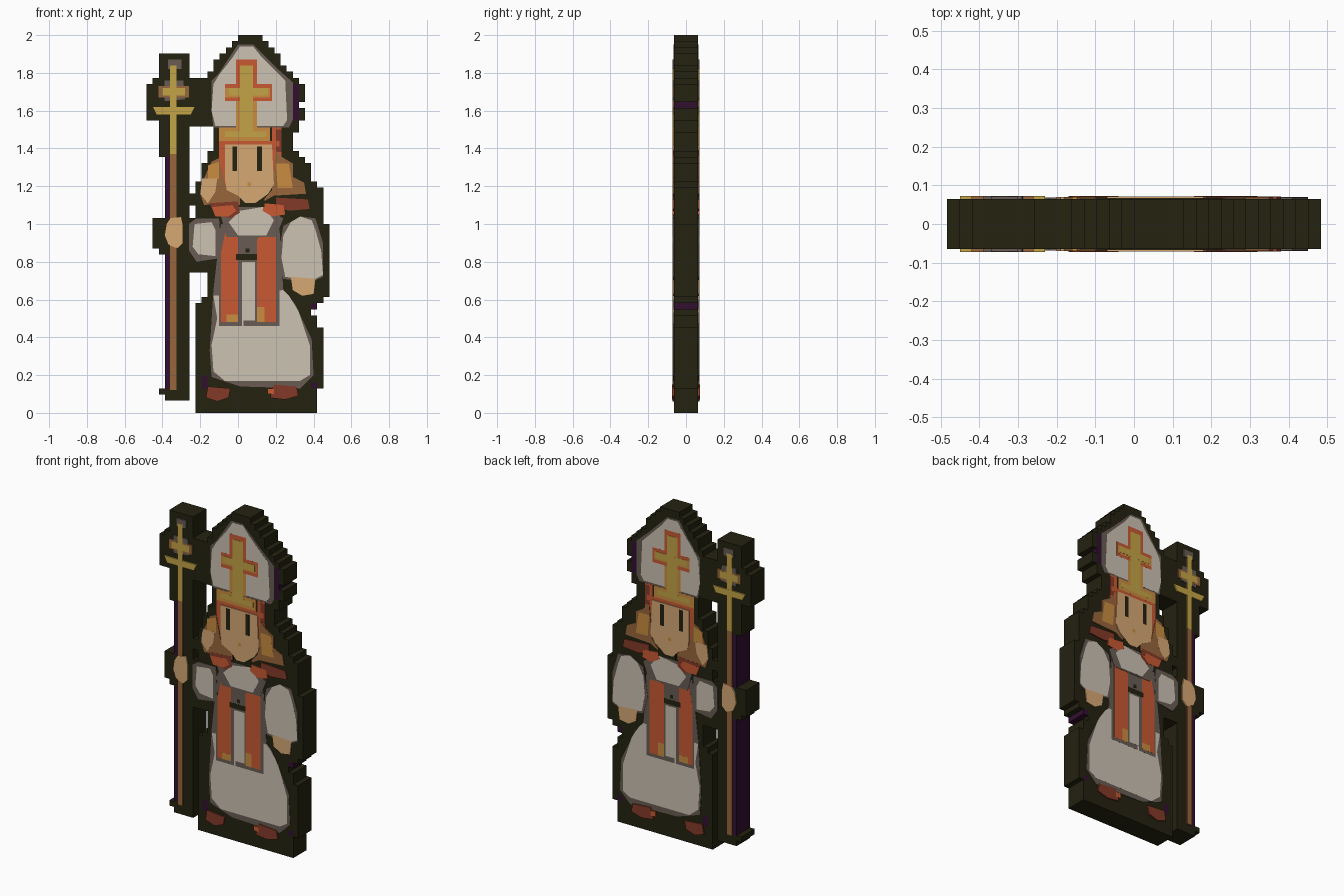
import bpy
import bmesh

default = bpy.data.objects.get("Cube")
if default:
    bpy.data.objects.remove(default, do_unlink=True)

CELL = 1 / 31          # one step of the stepped outline
HALF = 2 * CELL        # half the slab depth


def linear(value):
    c = value / 255
    return c / 12.92 if c <= 0.04 else ((c + 0.055) / 1.055) ** 2.4


def material(name, *rgb):
    mat = bpy.data.materials.new(name)
    colour = [linear(v) for v in rgb] + [1]
    mat.use_nodes = True
    mat.diffuse_color = colour
    bsdf = mat.node_tree.nodes["Principled BSDF"]
    bsdf.inputs["Base Color"].default_value = colour
    bsdf.inputs["Roughness"].default_value = 0.9
    return mat


outline = material("dark outline", 36, 34, 16)
cream = material("cream cloth", 205, 194, 180)
grey = material("grey shade", 104, 92, 84)
red = material("orange red", 200, 90, 50)
maroon = material("dark red", 132, 58, 40)
skin = material("skin", 214, 168, 116)
amber = material("amber", 202, 140, 64)
gold = material("gold", 196, 164, 70)
brown = material("brown wood", 152, 102, 60)
purple = material("deep purple", 50, 16, 48)


def finish(name, bm, *mats):
    bmesh.ops.recalc_face_normals(bm, faces=bm.faces)
    mesh = bpy.data.meshes.new(name)
    bm.to_mesh(mesh)
    bm.free()
    for mat in mats:
        mesh.materials.append(mat)
    obj = bpy.data.objects.new(name, mesh)
    bpy.context.collection.objects.link(obj)
    return obj


def spans(steps, top):
    """Cells of a stepped outline; each step is (first row, left, right)."""
    cells = set()
    ends = [s[0] for s in steps[1:]] + [top]
    for (first, left, right), end in zip(steps, ends):
        cells |= {(c, r) for r in range(first, end) for c in range(left, right)}
    return cells


def is_purple(c, r):
    staff_edge = c == 3 and (4 <= r < 26 or 32 <= r < 42)
    mitre_edge = c == 24 and 48 <= r < 54
    return staff_edge or mitre_edge or (c, r) in {(27, 17), (9, 4), (9, 5), (27, 4)}


def slab(name, cells):
    bm = bmesh.new()
    cache = {}

    def corner(c, r, side):
        key = (c, r, side)
        if key not in cache:
            cache[key] = bm.verts.new(((c - 15) * CELL, side * HALF, r * CELL))
        return cache[key]

    for c, r in sorted(cells):
        ring = [(c, r), (c + 1, r), (c + 1, r + 1), (c, r + 1)]
        faces = [[corner(*p, side) for p in ring] for side in (-1, 1)]
        beside = [(c, r - 1), (c + 1, r), (c, r + 1), (c - 1, r)]
        for i, other in enumerate(beside):
            if other not in cells:
                a, b = ring[i], ring[(i + 1) % 4]
                faces.append([corner(*a, -1), corner(*b, -1), corner(*b, 1), corner(*a, 1)])
        for verts in faces:
            bm.faces.new(verts).material_index = int(is_purple(c, r))
    return finish(name, bm, outline, purple)


# Slab: robed body with mitre, joined to the staff
body = spans([(0, 8, 28), (4, 8, 29), (14, 8, 28), (16, 8, 27), (17, 8, 28),
              (18, 9, 29), (19, 10, 30), (23, 7, 30), (31, 7, 29), (32, 8, 29),
              (34, 7, 29), (36, 8, 29), (37, 8, 28), (38, 9, 27), (41, 10, 26),
              (42, 10, 25), (43, 11, 24), (46, 11, 25), (47, 7, 25), (48, 7, 26),
              (50, 7, 25), (51, 7, 26), (54, 7, 25), (55, 10, 24), (56, 11, 23),
              (57, 11, 22), (58, 12, 22), (59, 13, 21), (60, 14, 20), (61, 15, 19)], 62)
staff = spans([(2, 3, 7), (3, 2, 7), (4, 3, 7), (26, 2, 7), (27, 1, 7), (32, 3, 7),
               (42, 2, 7), (48, 0, 7), (54, 1, 7), (55, 2, 7)], 59)
slab("figure_slab", body | staff)

plate_count = 0


def plate(name, mat, *points):
    """Thin plate on both faces, in hundredths; later plates lie on top."""
    global plate_count
    plate_count += 1
    thick = 0.001 + 0.00013 * plate_count
    bm = bmesh.new()
    for side in (-1, 1):
        rings = [[bm.verts.new((x / 100, side * y, z / 100)) for x, z in points]
                 for y in (HALF, HALF + thick)]
        bm.faces.new(rings[1])
        for i in range(len(points)):
            j = (i + 1) % len(points)
            bm.faces.new((rings[0][i], rings[0][j], rings[1][j], rings[1][i]))
        # each side is an open shell resting on the slab
    obj = finish(name, bm, mat)
    flip_inward(obj.data)


def flip_inward(mesh):
    """Keep the broad faces looking away from the slab."""
    bm = bmesh.new()
    bm.from_mesh(mesh)
    for side in (-1, 1):
        shell = [f for f in bm.faces if f.calc_center_median().y * side > 0]
        broad = max(shell, key=lambda f: f.calc_center_median().y * side)
        if broad.normal.y * side < 0:
            bmesh.ops.reverse_faces(bm, faces=shell)
    bm.to_mesh(mesh)
    bm.free()


def strip(name, mat, x0, x1, z0, z1):
    plate(name, mat, (x0, z0), (x1, z0), (x1, z1), (x0, z1))


# Mitre and its cross
plate("mitre_shade", grey, (0, 195), (8, 195), (20, 183), (29, 175), (29, 155),
      (27, 151), (-13, 151), (-14, 160), (-14, 176), (-10, 180))
plate("mitre", cream, (1, 194), (8, 194), (12, 189), (19, 182), (25, 176), (26, 155),
      (24, 152), (-12, 152), (-14, 160), (-13, 174), (-10, 179), (-3, 188))
strip("mitre_cross_border", red, -1, 10, 150, 187)
strip("mitre_cross_arm_border", red, -7, 18, 165, 174)
strip("mitre_cross_lower_border", amber, -1, 10, 150, 165)
strip("mitre_cross_arm_ends", amber, -7, 17, 167, 172)

# Headband and hood edges
strip("hood_right", red, -10, -6, 119, 146)
strip("hood_left", red, 18, 23, 125, 151)
strip("hood_left_shade", maroon, 20, 23, 138, 150)
strip("headband_edge", red, -9, 22, 141, 144)
strip("headband", amber, -10, 17, 144, 151)
strip("headband_shine", gold, -7, 15, 146, 149)
strip("mitre_cross_post", gold, 1, 8, 147, 184)
strip("mitre_cross_arm", gold, -5, 16, 168, 172)

# Robe and skirt
plate("robe_shade", grey, (-13, 65), (-9, 100), (22, 97), (24, 65), (30, 58), (39, 39),
      (40, 20), (33, 13), (1, 14), (-14, 19), (-15, 33))
plate("robe", cream, (-13, 62), (24, 65), (27, 62), (32, 54), (38, 36), (38, 20),
      (33, 17), (-7, 17), (-13, 22), (-14, 36), (-11, 50))
strip("stole_right_shade", grey, -10, 2, 46, 98)
strip("stole_left_shade", grey, 3, 22, 46, 96)
strip("robe_middle", cream, 2, 9, 49, 80)
plate("stole_right", red, (-9, 48), (0, 48), (0, 99), (-6, 99), (-9, 85))
plate("stole_left", red, (10, 48), (20, 48), (20, 95), (16, 97), (10, 92))
strip("stole_right_tip", amber, -6, 0, 48, 52)
strip("stole_left_tip", amber, 10, 14, 48, 56)
strip("belt", outline, -1, 10, 81, 84)
strip("button", outline, 4, 6, 85, 87)

# Sleeves and hands
plate("sleeve_right_shade", grey, (-26, 100), (-22, 103), (-10, 103), (-9, 82),
      (-22, 80), (-26, 86))
plate("sleeve_right", cream, (-23, 100), (-14, 101), (-12, 97), (-12, 83), (-21, 84), (-24, 88))
plate("sleeve_left_shade", grey, (24, 99), (33, 104), (41, 103), (45, 90), (45, 72),
      (38, 69), (24, 71), (21, 82))
plate("sleeve_left", cream, (28, 101), (33, 104), (39, 102), (41, 97), (44, 86), (45, 73),
      (39, 70), (25, 72), (23, 82), (24, 94))
plate("hand_left", skin, (28, 72), (41, 71), (40, 63), (34, 62), (29, 65))

# Hair, collar and face
plate("hair_right", brown, (-14, 133), (-10, 135), (-7, 121), (1, 114), (1, 110),
      (-9, 111), (-18, 110), (-20, 116), (-19, 122))
plate("hair_right_shine", amber, (-16, 131), (-10, 133), (-10, 124), (-16, 123))
plate("hair_right_curl", skin, (-19, 124), (-11, 124), (-12, 117), (-16, 111), (-20, 116))
plate("hair_left", brown, (20, 139), (24, 135), (29, 132), (29, 125), (35, 122),
      (36, 116), (19, 115), (12, 111), (18, 118))
plate("hair_left_shine", amber, (20, 132), (27, 132), (29, 119), (21, 119))
plate("capelet_shade", grey, (-9, 104), (0, 109), (14, 109), (24, 103), (20, 93), (-6, 93))
plate("capelet", cream, (1, 107), (13, 109), (16, 106), (19, 102), (15, 94), (0, 94), (-5, 101))
plate("collar_right_shade", maroon, (-15, 111), (0, 112), (1, 106), (-4, 103), (-12, 105))
plate("collar_right", red, (-14, 109), (-3, 110), (-1, 107), (-5, 104), (-12, 104))
plate("collar_left_shade", maroon, (20, 114), (37, 113), (38, 108), (27, 107), (20, 109))
plate("collar_left", red, (14, 111), (24, 110), (25, 105), (18, 104), (13, 107))
strip("chin_shadow", outline, 2, 14, 109, 113)
plate("face", skin, (-7, 142), (18, 142), (19, 121), (16, 116), (9, 111), (4, 111),
      (0, 115), (-6, 118), (-7, 124))
for side, x in (("right", -3), ("left", 10)):
    strip("eye_" + side, outline, x, x + 2.6, 128, 141)
strip("nose", amber, 5, 7, 120, 122)

# Staff with its double cross, and the gripping hand
strip("staff_pole", brown, -36, -32.5, 12, 137)
strip("staff_cap", grey, -37, -30, 182, 187)
plate("staff_knob", grey, (-39, 176), (-29, 176), (-28, 166), (-39, 165))
strip("staff_upper_bar_shade", brown, -42, -26, 167, 173)
strip("staff_head", gold, -36, -32.5, 137, 184)
strip("staff_upper_bar", gold, -40, -28, 168, 172)
plate("staff_lower_bar", gold, (-45, 162), (-23, 162), (-25, 158), (-43, 158))
plate("hand_right", skin, (-36, 103), (-30, 104), (-29, 99), (-29, 90), (-32, 87),
      (-37, 89), (-39, 94), (-38, 100))

# Shoes
plate("shoe_right", maroon, (-16, 14), (-4, 13), (-5, 8), (-11, 6), (-17, 8))
plate("shoe_left", maroon, (19, 15), (31, 14), (32, 9), (25, 7), (17, 8))
strip("shoe_left_shine", red, 15.5, 19, 10, 13)
